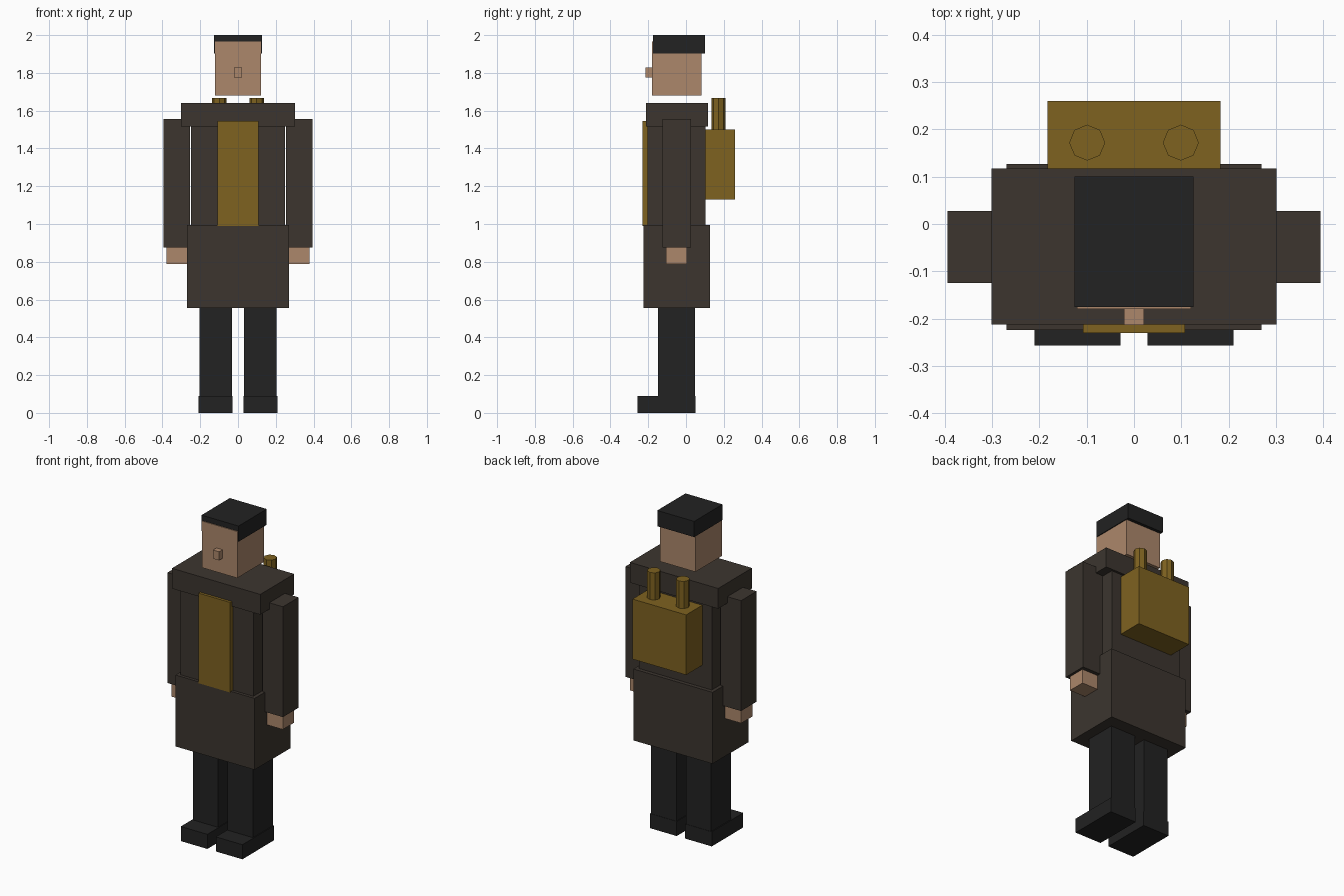
import bpy

if "Cube" in bpy.data.objects:
    bpy.data.objects.remove(bpy.data.objects["Cube"])


def material(name, rgb):
    m = bpy.data.materials.new(name)
    m.diffuse_color = (*rgb, 1)
    m.use_nodes = True
    m.node_tree.nodes["Principled BSDF"].inputs["Base Color"].default_value = m.diffuse_color
    return m


COAT = material("dark brown", (0.045, 0.036, 0.028))
GOLD = material("mustard", (0.209, 0.122, 0.0144))
SKIN = material("skin", (0.413, 0.242, 0.147))
BLACK = material("soft black", (0.016, 0.016, 0.016))


def finish(ob, name, mat):
    ob.name = ob.data.name = name
    ob.data.materials.append(mat)
    return ob


def box(name, mat, x, y, z):
    """Box given by its (low, high) range on each axis."""
    lo, hi = zip(x, y, z)
    bpy.ops.mesh.primitive_cube_add(size=1, location=[(a + b) / 2 for a, b in zip(lo, hi)])
    ob = bpy.context.object
    for v in ob.data.vertices:
        v.co = [c * (b - a) for c, a, b in zip(v.co, lo, hi)]
    return finish(ob, name, mat)


def pair(name, mat, x, y, z):
    """Left and right copies of a box; x is the range on the right."""
    box("right_" + name, mat, x, y, z)
    box("left_" + name, mat, (-x[1], -x[0]), y, z)


# Legs and shoes
pair("leg", BLACK, (0.033, 0.205), (-0.147, 0.047), (0.05, 0.56))
pair("shoe", BLACK, (0.029, 0.21), (-0.257, 0.049), (0, 0.09))

# Coat
box("coat_skirt", COAT, (-0.27, 0.27), (-0.224, 0.127), (0.555, 0.995))
box("torso", COAT, (-0.248, 0.248), (-0.205, 0.103), (0.98, 1.53))
box("shoulder_cape", COAT, (-0.301, 0.301), (-0.213, 0.117), (1.515, 1.64))
box("front_panel", GOLD, (-0.108, 0.108), (-0.23, -0.2), (0.99, 1.545))

# Arms and hands
pair("sleeve", COAT, (0.254, 0.394), (-0.125, 0.027), (0.875, 1.555))
pair("hand", SKIN, (0.267, 0.379), (-0.105, 0.004), (0.787, 0.88))

# Head, nose and cap
box("head", SKIN, (-0.121, 0.121), (-0.18, 0.081), (1.68, 1.967))
box("nose", SKIN, (-0.021, 0.021), (-0.214, -0.17), (1.775, 1.828))
box("cap", BLACK, (-0.126, 0.126), (-0.175, 0.1), (1.903, 2.0))

# Backpack with two eight-sided pipes
box("backpack", GOLD, (-0.183, 0.183), (0.1, 0.26), (1.13, 1.5))
for side, sx in (("right", 1), ("left", -1)):
    bpy.ops.mesh.primitive_cylinder_add(vertices=8, radius=0.038, depth=0.18,
                                        location=(sx * 0.099, 0.172, 1.577))
    finish(bpy.context.object, side + "_pipe", GOLD)
